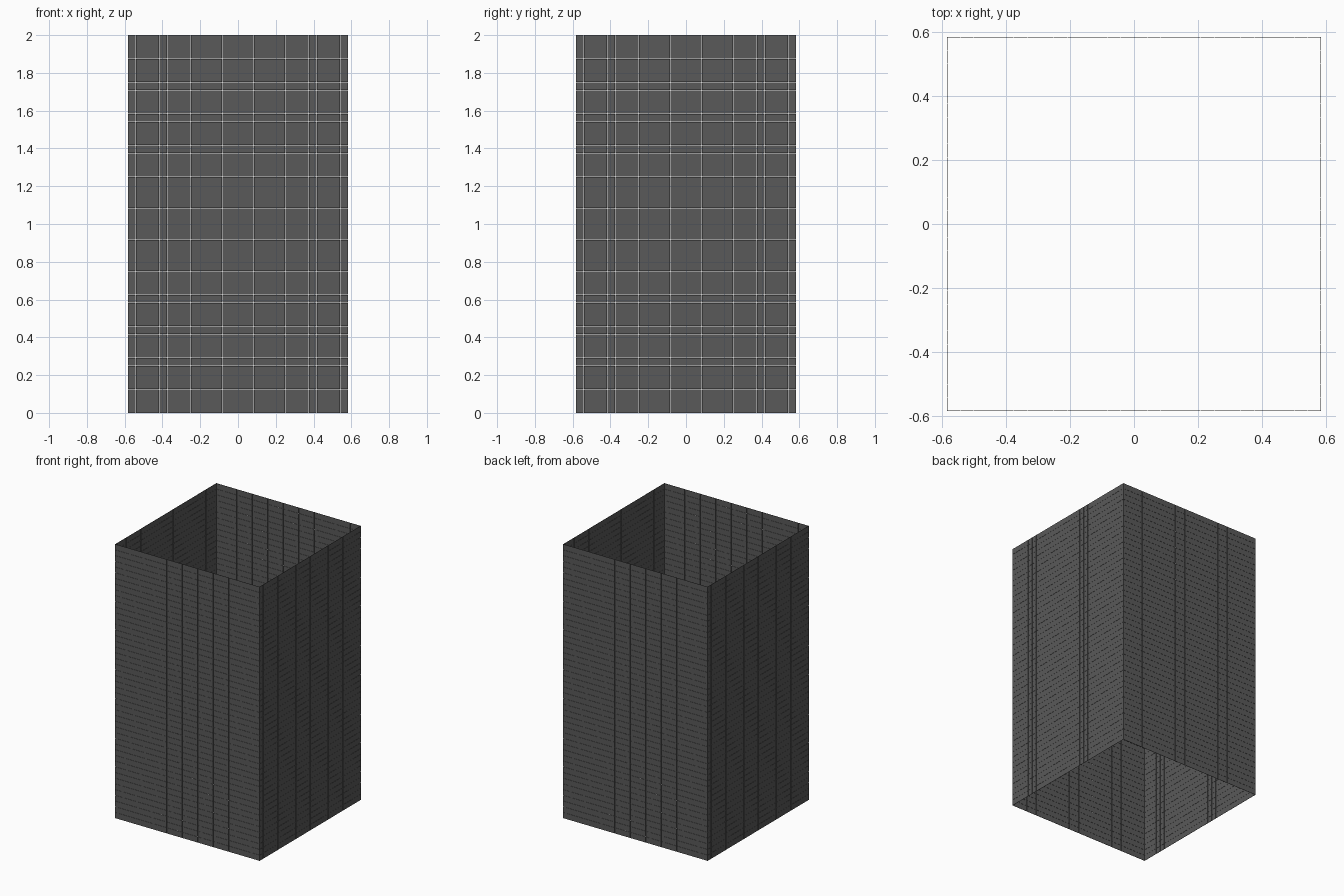
import bpy, bmesh, math
from mathutils import Matrix, Vector

if "Cube" in bpy.data.objects:
    bpy.data.objects.remove(bpy.data.objects["Cube"])

COLS, ROWS = 28, 48          # tiles across one wall, tiles up
PITCH = 2.0 / ROWS           # tile spacing
GAP = 0.001                  # hairline joint between tiles
THICK = 0.002                # tile thickness
HALF = COLS * PITCH / 2

dark_grey = bpy.data.materials.new("dark grey")
dark_grey.diffuse_color = (0.1, 0.1, 0.1, 1)
dark_grey.use_nodes = True
dark_grey.node_tree.nodes["Principled BSDF"].inputs["Base Color"].default_value = dark_grey.diffuse_color


def tile_wall_mesh():
    """One wall of separate thin tiles, outer face on y = -HALF."""
    bm = bmesh.new()
    for c in range(COLS):
        for r in range(ROWS):
            # keep outer borders flush, leave joints only between tiles
            x0 = -HALF + c * PITCH + (GAP / 2 if c else 0)
            x1 = -HALF + (c + 1) * PITCH - (GAP / 2 if c < COLS - 1 else 0)
            z0 = r * PITCH + (GAP / 2 if r else 0)
            z1 = (r + 1) * PITCH - (GAP / 2 if r < ROWS - 1 else 0)
            # stop short of the next wall at one corner so walls butt together
            if c == COLS - 1:
                x1 -= THICK
            centre = Vector(((x0 + x1) / 2, -HALF + THICK / 2, (z0 + z1) / 2))
            size = Matrix.Diagonal((x1 - x0, THICK, z1 - z0, 1))
            bmesh.ops.create_cube(bm, size=1, matrix=Matrix.Translation(centre) @ size)
    mesh = bpy.data.meshes.new("tile_wall")
    bm.to_mesh(mesh)
    bm.free()
    mesh.materials.append(dark_grey)
    return mesh


# Four walls around the open square tower
wall = tile_wall_mesh()
for i, name in enumerate(("front_wall", "right_wall", "back_wall", "left_wall")):
    ob = bpy.data.objects.new(name, wall)
    ob.rotation_euler.z = i * math.pi / 2
    bpy.context.collection.objects.link(ob)
